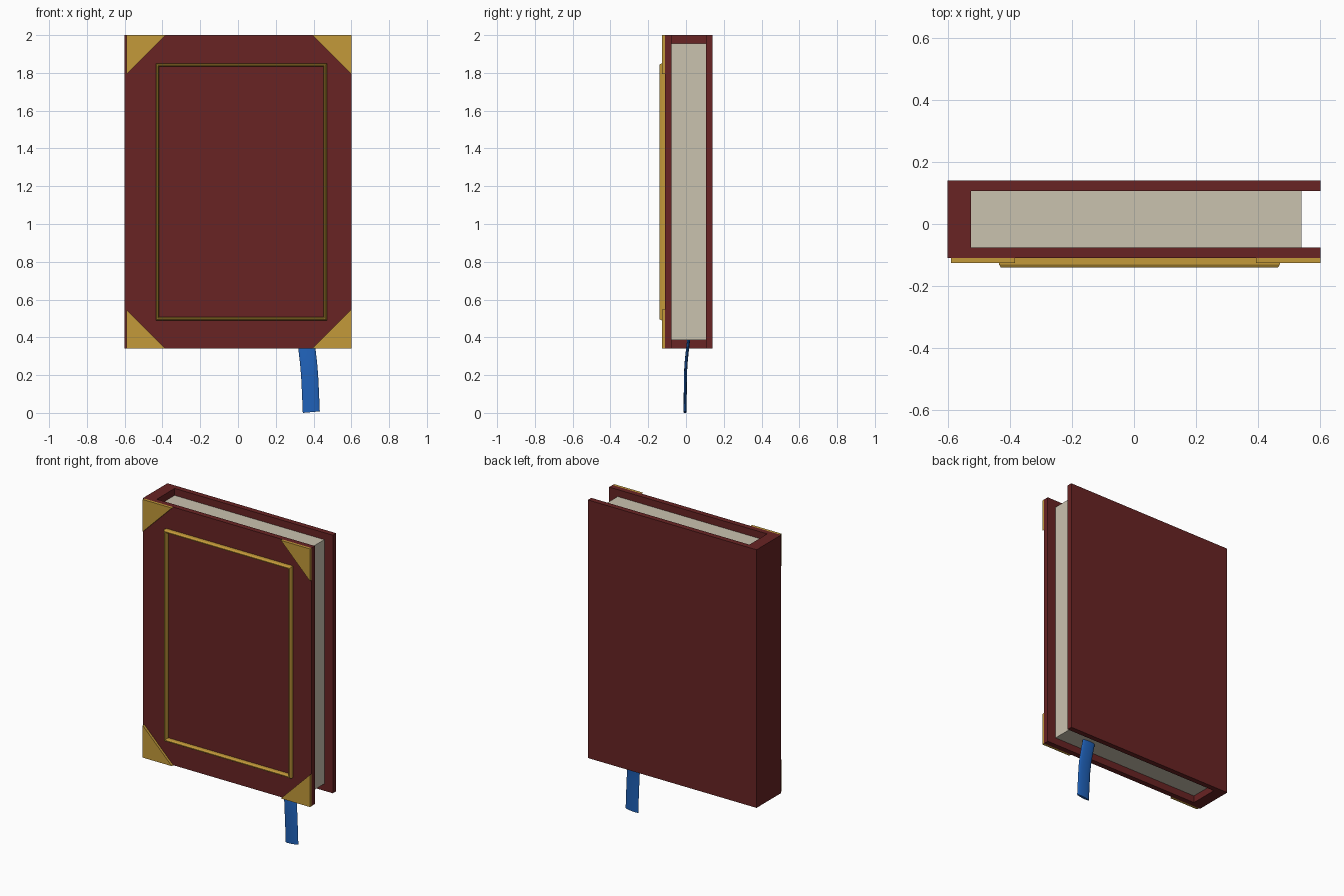
import bpy, bmesh, math

cube = bpy.data.objects.get("Cube")
if cube:
    bpy.data.objects.remove(cube, do_unlink=True)


def material(name, r, g, b):
    m = bpy.data.materials.new(name)
    m.use_nodes = True
    m.diffuse_color = (r, g, b, 1)
    m.node_tree.nodes["Principled BSDF"].inputs["Base Color"].default_value = (r, g, b, 1)
    return m


RED = material("dark red leather", 0.138, 0.017, 0.017)
GOLD = material("gold", 0.552, 0.323, 0.042)
PAPER = material("cream paper", 0.59, 0.54, 0.43)
BLUE = material("blue ribbon", 0.014, 0.12, 0.48)


def loft(name, rings, mat, closed=False):
    """Skin a sequence of equal rings; closed joins the last ring to the first."""
    bm = bmesh.new()
    loops = [[bm.verts.new(p) for p in ring] for ring in rings]
    pairs = list(zip(loops, loops[1:]))
    if closed:
        pairs.append((loops[-1], loops[0]))
    else:
        bm.faces.new(loops[0])
        bm.faces.new(loops[-1])
    for a, b in pairs:
        n = len(a)
        for i in range(n):
            j = (i + 1) % n
            bm.faces.new((a[i], a[j], b[j], b[i]))
    bmesh.ops.recalc_face_normals(bm, faces=bm.faces)
    mesh = bpy.data.meshes.new(name)
    bm.to_mesh(mesh)
    bm.free()
    mesh.materials.append(mat)
    obj = bpy.data.objects.new(name, mesh)
    bpy.context.collection.objects.link(obj)
    return obj


def prism(name, outline, y0, y1, mat):
    """Extrude an x-z outline along y."""
    return loft(name, [[(x, y, z) for x, z in outline] for y in (y0, y1)], mat)


def box(name, x0, x1, y0, y1, z0, z1, mat):
    return prism(name, [(x0, z0), (x1, z0), (x1, z1), (x0, z1)], y0, y1, mat)


BOTTOM, TOP = 0.34, 2.0
FRONT, BACK = -0.11, 0.14
THICK = 0.034

# Case: U-shaped cover swept up the full height
inner = -0.525
u_shape = [(-0.6, FRONT), (0.6, FRONT), (0.6, FRONT + THICK), (inner, FRONT + THICK),
           (inner, BACK - THICK), (0.6, BACK - THICK), (0.6, BACK), (-0.6, BACK)]
loft("cover", [[(x, y, z) for x, y in u_shape] for z in (BOTTOM, TOP)], RED)

# Page block
box("pages", inner, 0.54, FRONT + THICK, BACK - THICK, BOTTOM + 0.045, TOP - 0.045, PAPER)

# Triangular corner plates on the front cover
LEG = 0.207
for side, x, dx in (("right", -0.59, LEG), ("left", 0.6, -LEG)):
    for level, z, dz in (("lower", BOTTOM, LEG), ("upper", TOP, -LEG)):
        prism(f"{level}_{side}_corner", [(x, z), (x + dx, z), (x, z + dz)],
              FRONT - 0.016, FRONT, GOLD)

# Raised rectangular border with a chamfered outer edge
section = [(0, FRONT), (0, -0.13), (0.006, -0.14), (0.012, -0.14), (0.017, -0.13), (0.017, FRONT)]
x0, x1, z0, z1 = -0.435, 0.47, 0.49, 1.85
corners = [(x0, z0, 1, 1), (x1, z0, -1, 1), (x1, z1, -1, -1), (x0, z1, 1, -1)]
loft("front_border", [[(x + sx * d, y, z + sz * d) for d, y in section]
                      for x, z, sx, sz in corners], GOLD, closed=True)

# Bookmark ribbon: flattened oval section following a gentle bend
path = [(0.355, 0.018, 0.45), (0.36, 0.013, 0.38), (0.367, 0.006, 0.32), (0.374, 0.0, 0.26),
        (0.379, -0.003, 0.2), (0.384, -0.004, 0.1), (0.388, -0.005, 0.004)]
SIDES = 16
rings = []
for cx, cy, cz in path:
    ring = []
    for i in range(SIDES):
        a = math.tau * i / SIDES
        ring.append((cx + 0.045 * math.cos(a), cy + 0.008 * math.sin(a),
                     cz + 0.004 * math.cos(a)))
    rings.append(ring)
ribbon = loft("bookmark_ribbon", rings, BLUE)
bpy.ops.object.select_all(action="DESELECT")
ribbon.select_set(True)
bpy.context.view_layer.objects.active = ribbon
bpy.ops.object.shade_smooth_by_angle(angle=math.radians(60))
